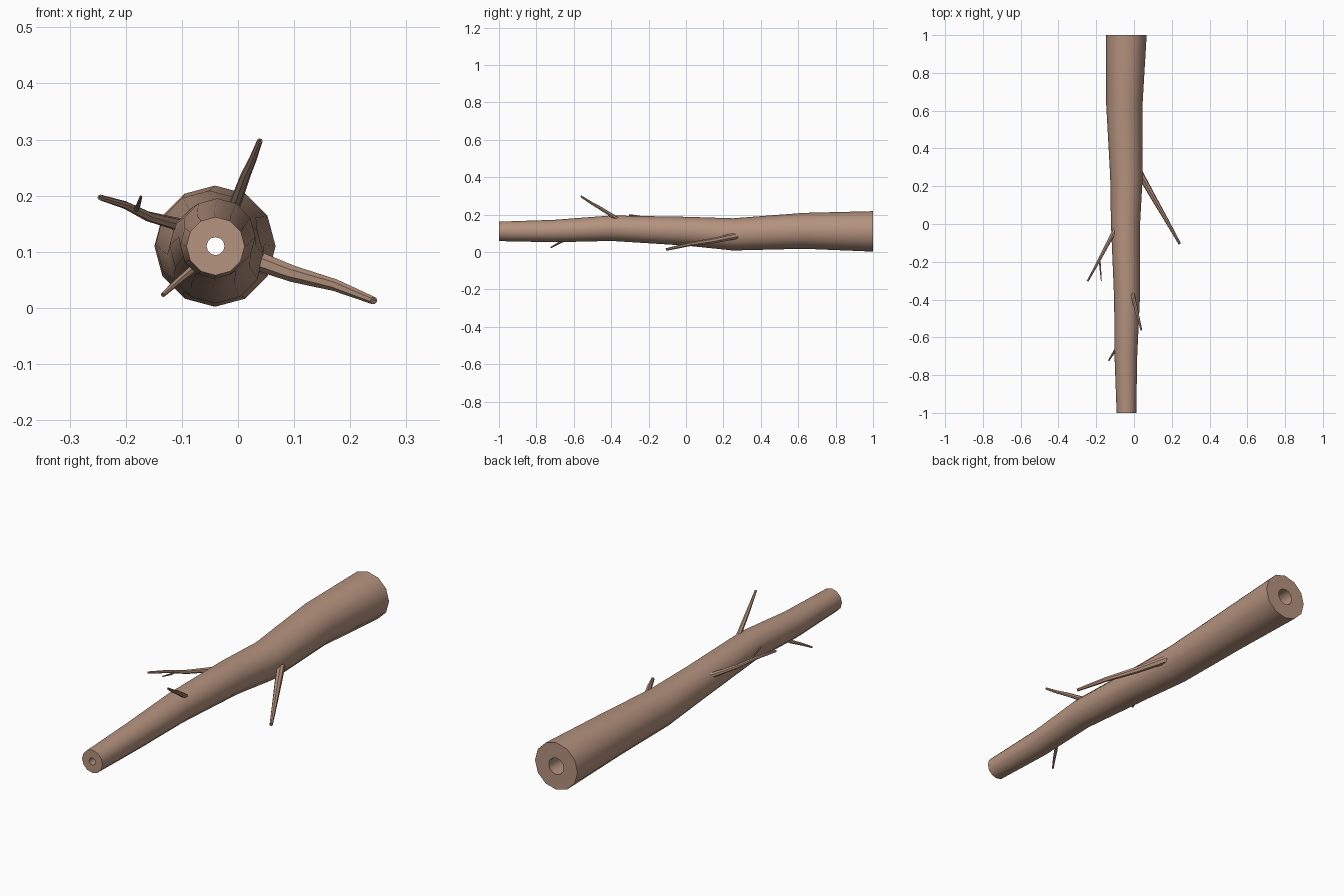
import bpy, bmesh, math
from mathutils import Vector

if "Cube" in bpy.data.objects:
    bpy.data.objects.remove(bpy.data.objects["Cube"])

bark = bpy.data.materials.new("bark")
bark.diffuse_color = (0.46, 0.29, 0.21, 1)
bark.use_nodes = True
bark.node_tree.nodes["Principled BSDF"].inputs["Base Color"].default_value = bark.diffuse_color


def tube(name, path, sides, bore_start, bore_end=None, axis=None):
    """Loft rings along (x, y, z, radius) points; bores are (point, radius)."""
    bm = bmesh.new()
    pts = [Vector(p[:3]) for p in path]
    d_all = axis or (pts[-1] - pts[0]).normalized()
    up = Vector((0, 0, 1))
    u = (up - d_all * up.dot(d_all)).normalized()
    v = d_all.cross(u)

    def ring(c, r):
        return [bm.verts.new(Vector(c) + (u * math.cos(a) + v * math.sin(a)) * r)
                for a in (2 * math.pi * i / sides for i in range(sides))]

    def skin(a, b):
        for i in range(sides):
            j = (i + 1) % sides
            bm.faces.new((a[i], a[j], b[j], b[i]))

    rings = [ring(p, q[3]) for p, q in zip(pts, path)]
    rings.append(ring(*bore_end))
    rings.append(ring(*bore_start))
    for a, b in zip(rings, rings[1:]):
        skin(a, b)
    # a bore start away from the end ring closes into the annular end face
    skin(rings[-1], rings[0])
    bmesh.ops.recalc_face_normals(bm, faces=bm.faces)
    me = bpy.data.meshes.new(name)
    bm.to_mesh(me)
    bm.free()
    ob = bpy.data.objects.new(name, me)
    bpy.context.collection.objects.link(ob)
    me.materials.append(bark)
    bpy.ops.object.select_all(action='DESELECT')
    ob.select_set(True)
    bpy.context.view_layer.objects.active = ob
    bpy.ops.object.shade_smooth_by_angle(angle=math.radians(50))
    return ob


def branch(name, path):
    """Thin hollow-tipped branch."""
    a, b = path[0], path[-1]
    return tube(name, path, 7, (a[:3], a[3] * 0.4), (b[:3], b[3] * 0.5))


# Trunk: gently bent, tapering, with a bore along its length
trunk = [(-0.04, -1.0, 0.11, 0.052), (-0.043, -0.7, 0.112, 0.060),
         (-0.037, -0.4, 0.127, 0.068), (-0.045, 0.0, 0.111, 0.077),
         (-0.040, 0.25, 0.094, 0.086), (-0.051, 0.63, 0.113, 0.096),
         (-0.041, 1.0, 0.11, 0.108)]
tube("trunk", trunk, 12, ((-0.04, -1, 0.11), 0.016),
     ((-0.041, 1, 0.11), 0.038), Vector((0, 1, 0)))

# Branches
branch("right_branch", [(0.03, 0.27, 0.086, 0.018), (0.10, 0.145, 0.060, 0.015),
                        (0.175, 0.015, 0.040, 0.011), (0.242, -0.105, 0.013, 0.007)])
branch("left_branch", [(-0.10, -0.03, 0.147, 0.012), (-0.16, -0.145, 0.163, 0.009),
                       (-0.20, -0.22, 0.183, 0.007), (-0.246, -0.303, 0.197, 0.005)])
branch("left_twig", [(-0.182, -0.19, 0.175, 0.005), (-0.178, -0.24, 0.182, 0.004),
                     (-0.173, -0.30, 0.198, 0.0025)])
branch("top_branch", [(-0.008, -0.37, 0.178, 0.011), (0.013, -0.46, 0.235, 0.009),
                      (0.026, -0.51, 0.264, 0.007), (0.039, -0.562, 0.298, 0.005)])
branch("lower_twig", [(-0.08, -0.635, 0.070, 0.008), (-0.11, -0.685, 0.045, 0.006),
                      (-0.134, -0.723, 0.023, 0.004)])
